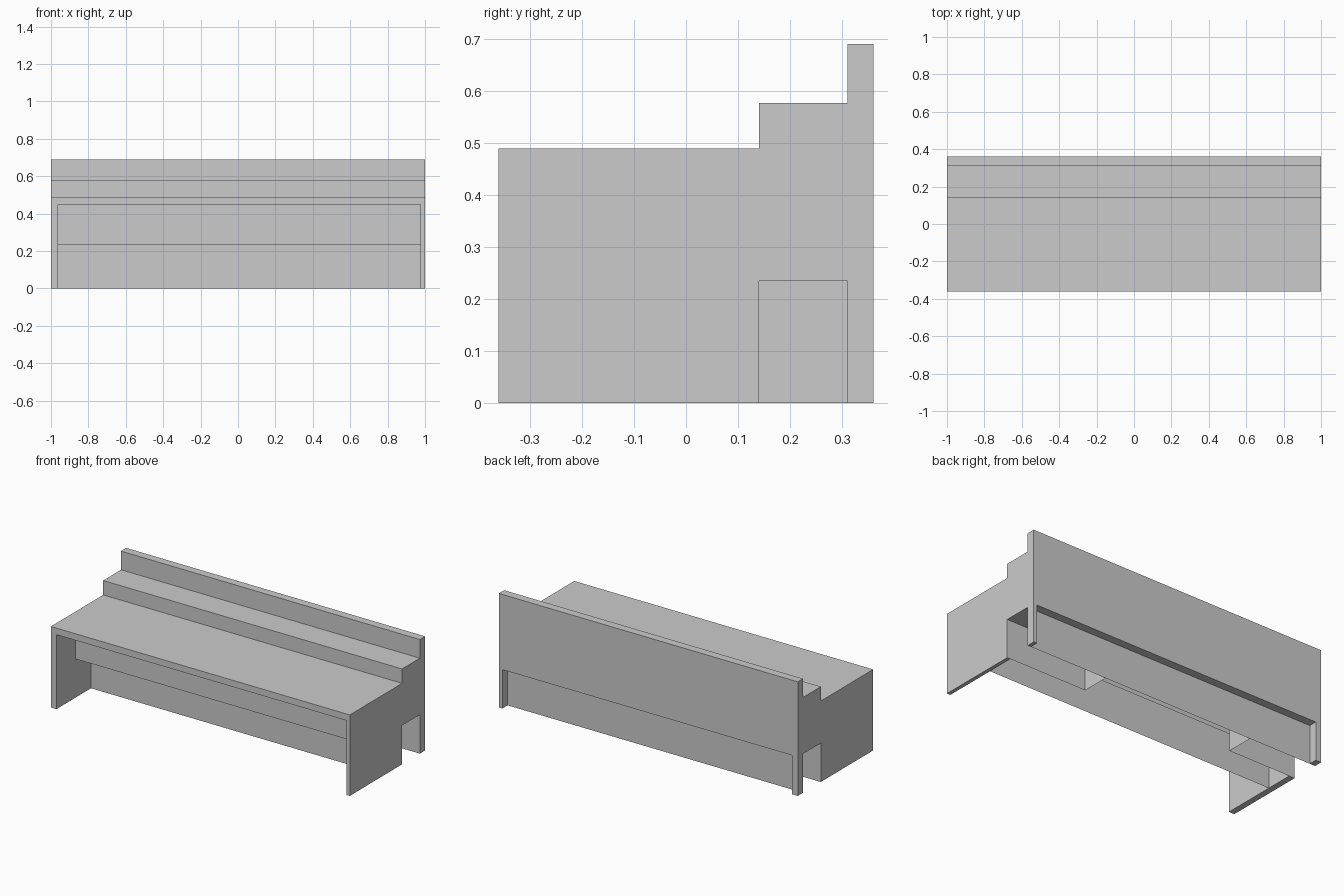
import bpy, bmesh

if "Cube" in bpy.data.objects:
    bpy.data.objects.remove(bpy.data.objects["Cube"])

LEFT_IN, RIGHT_IN = -0.963, 0.977   # inner faces of the two side panels
KICK = 0.235                        # height of the recessed lower zone


def finish(name, bm):
    mesh = bpy.data.meshes.new(name)
    bm.to_mesh(mesh)
    bm.free()
    obj = bpy.data.objects.new(name, mesh)
    bpy.context.collection.objects.link(obj)
    return obj


def sweep(name, path, x0, x1, end_x=None):
    """Sheet made by running a (y, z) path along x, optionally closed at one end."""
    bm = bmesh.new()
    rows = [(bm.verts.new((x0, y, z)), bm.verts.new((x1, y, z))) for y, z in path]
    for (a, b), (c, d) in zip(rows, rows[1:]):
        bm.faces.new((a, b, d, c))
    if end_x is not None:
        corners = [(0.14, 0), (0.31, 0), (0.31, KICK), (0.14, KICK)]
        end = bm.faces.new([bm.verts.new((end_x, y, z)) for y, z in corners])
        end.normal_update()
        if end.normal.x * end_x < 0:
            end.normal_flip()
    return finish(name, bm)


def prism(name, profile, x0, x1):
    """Solid panel with a (y, z) outline between two x positions."""
    bm = bmesh.new()
    face = bm.faces.new([bm.verts.new((x0, y, z)) for y, z in profile])
    new = bmesh.ops.extrude_face_region(bm, geom=[face])["geom"]
    verts = [v for v in new if isinstance(v, bmesh.types.BMVert)]
    bmesh.ops.translate(bm, verts=verts, vec=(x1 - x0, 0, 0))
    bmesh.ops.recalc_face_normals(bm, faces=bm.faces)
    return finish(name, bm)


# Stepped top outline shared by the body and the side panels
steps = [(-0.36, 0.49), (0.14, 0.49), (0.14, 0.577), (0.31, 0.577),
         (0.31, 0.69), (0.36, 0.69)]

# Hollow body: knee space in front, stepped top, back panel, rear kick recess
sweep("counter_body",
      [(-0.03, 0), (-0.03, KICK), (-0.18, KICK), (-0.18, 0.45), (-0.36, 0.45)]
      + steps + [(0.36, KICK), (0.31, KICK), (0.31, 0)], LEFT_IN, RIGHT_IN)

# Side panels with a notch at the lower rear
side = [(-0.36, 0)] + steps + [(0.36, 0), (0.31, 0), (0.31, KICK),
                               (0.14, KICK), (0.14, 0)]
prism("left_side_panel", side, -1, LEFT_IN)
prism("right_side_panel", side, RIGHT_IN, 1)

# Pockets running inward from the side notches
pocket = [(0.31, KICK), (0.14, KICK), (0.14, 0)]
sweep("left_pocket", pocket, LEFT_IN, -0.547, end_x=-0.547)
sweep("right_pocket", pocket, 0.457, RIGHT_IN, end_x=0.457)
